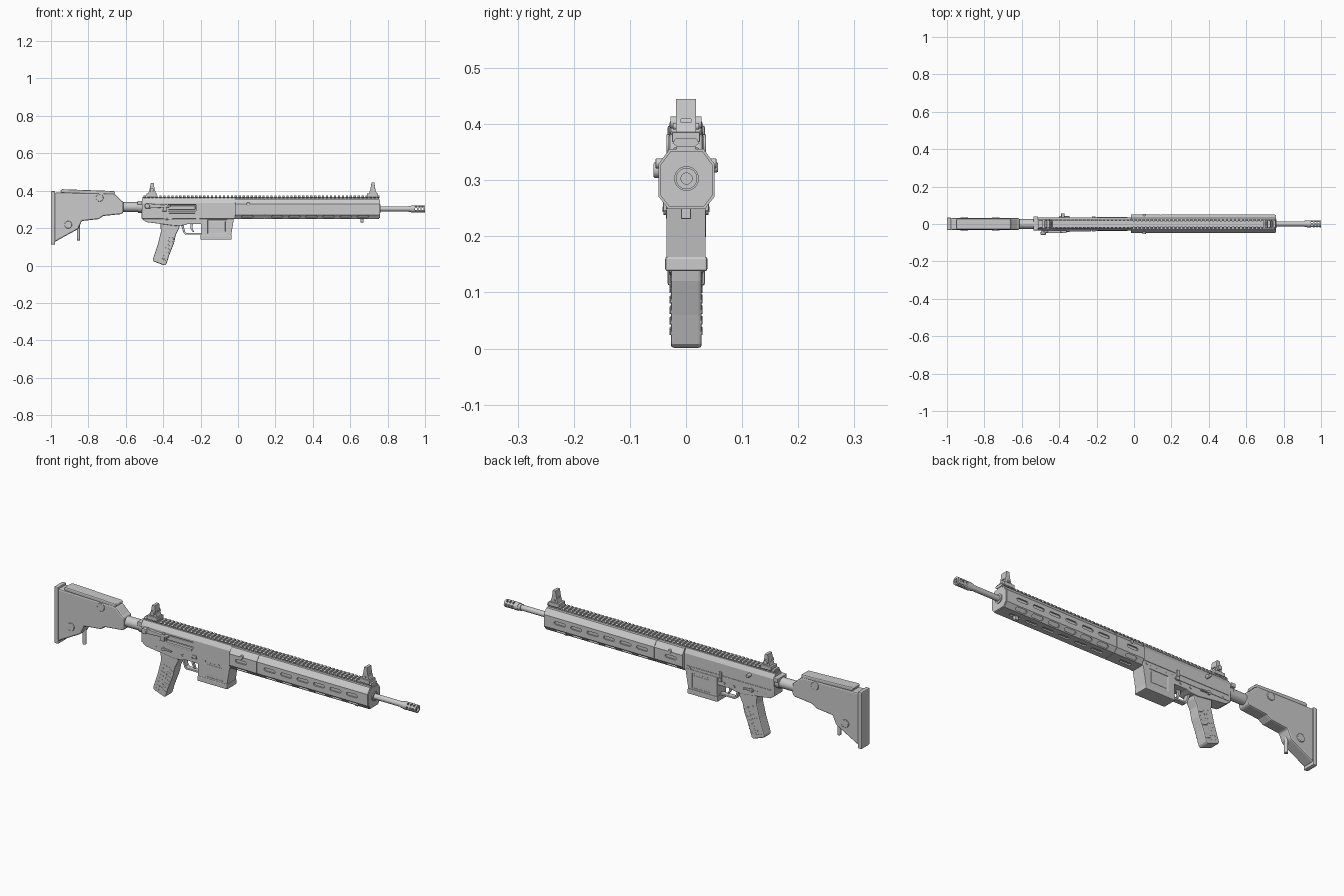
import bpy, bmesh, math
from mathutils import Matrix, Vector

if "Cube" in bpy.data.objects:
    bpy.data.objects.remove(bpy.data.objects["Cube"])

AX = 0.303  # bore height


def finish(name, bm, bevel=0, smooth=False):
    bmesh.ops.recalc_face_normals(bm, faces=bm.faces)
    me = bpy.data.meshes.new(name)
    bm.to_mesh(me)
    bm.free()
    ob = bpy.data.objects.new(name, me)
    bpy.context.collection.objects.link(ob)
    bpy.context.view_layer.objects.active = ob
    if bevel:
        m = ob.modifiers.new("bevel", 'BEVEL')
        m.width, m.segments, m.limit_method = bevel, 2, 'ANGLE'
        m.angle_limit = math.radians(35)
    if smooth:
        bpy.ops.object.select_all(action='DESELECT')
        ob.select_set(True)
        bpy.ops.object.shade_smooth_by_angle(angle=math.radians(35))
    return ob


def add_prism(bm, pts, a, b, axis='Y', mat=None):
    """Extrude a 2D outline: axis Y uses (x,z), X uses (y,z), Z uses (x,y)."""
    place = {'Y': lambda p, t: (p[0], t, p[1]), 'X': lambda p, t: (t, p[0], p[1]),
             'Z': lambda p, t: (p[0], p[1], t)}[axis]
    lo, hi = [[bm.verts.new(place(p, t)) for p in pts] for t in (a, b)]
    n = len(pts)
    bm.faces.new(lo)
    bm.faces.new(hi[::-1])
    for i in range(n):
        bm.faces.new((lo[i], lo[(i + 1) % n], hi[(i + 1) % n], hi[i]))
    if mat:
        bmesh.ops.transform(bm, matrix=mat, verts=lo + hi)


def prism(name, pts, a, b, axis='Y', bevel=0):
    bm = bmesh.new()
    add_prism(bm, pts, a, b, axis)
    return finish(name, bm, bevel)


def rect(u0, u1, v0, v1):
    return [(u0, v0), (u1, v0), (u1, v1), (u0, v1)]


def box(name, x0, x1, y0, y1, z0, z1, bevel=0):
    return prism(name, rect(x0, x1, z0, z1), y0, y1, 'Y', bevel)


def circle(cu, cv, r, n=24):
    return [(cu + r * math.cos(2 * math.pi * i / n), cv + r * math.sin(2 * math.pi * i / n)) for i in range(n)]


def cyl(name, u, v, r, a, b, axis='X', n=24, bevel=0):
    bm = bmesh.new()
    add_prism(bm, circle(u, v, r, n), a, b, axis)
    return finish(name, bm, bevel, True)


def stadium(l, r):
    return [(s * l + r * math.cos(t), r * math.sin(t)) for s, o in ((1, -90), (-1, 90))
            for t in [math.radians(o + k * 36) for k in range(6)]]


def cut(ob, bm):
    tool = finish("cutter", bm)
    tool.hide_render = True
    m = ob.modifiers.new("cut", 'BOOLEAN')
    m.operation, m.object, m.solver = 'DIFFERENCE', tool, 'EXACT'
    bpy.context.view_layer.objects.active = ob
    bpy.ops.object.modifier_move_to_index(modifier="cut", index=0)
    bpy.ops.object.modifier_apply(modifier="cut")
    bpy.data.objects.remove(tool)


# Handguard: octagonal body in two sections, slots on sides, lower bevels and bottom
octa = [(.051, .026), (.031, .053), (-.029, .053), (-.049, .026),
        (-.049, -.032), (-.032, -.054), (.034, -.054), (.051, -.032)]
for name, x0, x1, slots in (("handguard_rear", -.015, .1385, (.05,)),
                            ("handguard_front", .1415, .755, [.21 + .0775 * i for i in range(7)])):
    guard = prism(name, [(y, z + AX) for y, z in octa], x0, x1, 'X')
    bm = bmesh.new()
    for y, z, ny, nz in ((.05, 0, 1, 0), (.0415, -.043, .022, -.017), (0, -.054, 0, -1)):
        for s in ((1, -1) if y else (1,)):
            nrm = Vector((0, s * ny, nz)).normalized()
            ex = Vector((1, 0, 0))
            rot = Matrix((ex, nrm.cross(ex), nrm)).transposed().to_4x4()
            for x in (slots if len(slots) == 1 else [.21 + .0915 * i for i in range(6)]):
                m = Matrix.Translation((x, s * y + .001, AX + z)) @ rot
                add_prism(bm, stadium(.023, .008), -.007, .01, 'Z', m)
    cut(guard, bm)
prism("handguard_joint", [(y * .96, z * .96 + AX) for y, z in octa], .13, .15, 'X')
prism("handguard_end_cap", [(y * .93, z * .93 + AX) for y, z in octa], .753, .758, 'X')

# Barrel and ported muzzle device
cyl("barrel_nut", .001, AX, .022, .75, .763)
cyl("barrel", .001, AX, .0135, .75, .94)
muzzle = cyl("muzzle_device", .001, AX, .019, .925, 1.0, n=32)
bm = bmesh.new()
add_prism(bm, circle(.001, AX, .010, 16), .935, 1.01, 'X')
cut(muzzle, bm)
for x in (.952, .97, .986):
    for a in range(0, 180, 60):
        bm = bmesh.new()
        m = Matrix.Translation((x, .001, AX)) @ Matrix.Rotation(math.radians(a), 4, 'X')
        add_prism(bm, rect(-.0045, .0045, -.005, .005), -.03, .03, 'Y', m)
        cut(muzzle, bm)
cyl("muzzle_collar", .001, AX, .0165, .912, .926)

# Top rail with repeated teeth
box("rail_base", -.51, .755, -.017, .017, .345, .366)
tooth = prism("rail_teeth", [(-.016, .36), (.016, .36), (.024, .366), (.019, .374), (-.019, .374), (-.024, .366)],
              -.505, -.493, 'X')
arr = tooth.modifiers.new("array", 'ARRAY')
arr.use_relative_offset, arr.use_constant_offset = False, True
arr.constant_offset_displace, arr.count = (.0212, 0, 0), 60

# Upper receiver with ejection port
upper = prism("upper_receiver", [(-.036, .25), (.034, .25), (.034, .335), (.022, .358), (-.022, .358), (-.036, .335)],
              -.513, -.015, 'X', .002)
bm = bmesh.new()
add_prism(bm, rect(-.375, -.225, .291, .325), -.05, -.027)
add_prism(bm, rect(-.5, -.03, .275, .278), .032, .05)
cut(upper, bm)
box("bolt", -.372, -.228, -.0335, -.02, .298, .32, .002)
box("port_cover", -.37, -.23, -.041, -.034, .279, .291, .002)
prism("case_deflector", [(-.405, .29), (-.38, .29), (-.38, .33), (-.39, .33)], -.047, -.03, 'Y', .002)

# Lower receiver, magazine well and magazine
prism("lower_receiver", [(-.515, .30), (-.515, .25), (-.49, .232), (-.41, .222), (-.335, .212), (-.29, .215),
                         (-.27, .222), (-.2, .222), (-.02, .25), (-.02, .285), (-.5, .285)], -.033, .032, 'Y', .003)
well = prism("magazine_well", [(-.198, .155), (-.038, .155), (-.022, .25), (-.022, .262), (-.198, .262)],
             -.035, .035, 'Y', .003)
bm = bmesh.new()
for s in (1, -1):
    add_prism(bm, rect(-.162, -.058, .172, .245), s * .033, s * .05)
cut(well, bm)
box("magazine_base", -.201, -.034, -.037, .038, .138, .164, .004)
for s in (1, -1):
    box("well_panel", -.152, -.068, s * .03, s * .0345, .182, .235, .001)

# Trigger and its guard
prism("trigger_guard", [(-.305, .215), (-.29, .172), (-.28, .165), (-.198, .165), (-.198, .174), (-.276, .174),
                        (-.283, .18), (-.292, .215)], -.013, .013, 'Y', .002)
prism("trigger", [(-.255, .225), (-.24, .225), (-.244, .2), (-.234, .178), (-.241, .178), (-.255, .2)],
      -.006, .006, 'Y', .001)

# Pistol grip with shallow side ribs on the front half and side studs at the back
prism("grip", [(-.415, .225), (-.312, .215), (-.315, .198), (-.332, .165), (-.342, .12), (-.366, .06),
               (-.383, .008), (-.392, 0), (-.452, .022), (-.456, .032), (-.43, .11), (-.412, .18)],
      -.027, .028, 'Y', .007)
bm = bmesh.new()
for i in range(7):
    t = i / 6
    m = Matrix.Translation((-.386 + .036 * t, 0, .03 + .115 * t)) @ Matrix.Rotation(math.radians(20), 4, 'Y')
    add_prism(bm, rect(-.02, .009, -.003, .003), -.028, .029, 'Y', m)
finish("grip_ribs", bm, .001)
bm = bmesh.new()
for i in range(8):
    for j in range(3):
        x, z = -.437 + .045 * i / 7 + .013 * j, .035 + .13 * i / 7 - .004 * j
        for s in (1, -1):
            add_prism(bm, circle(x, z, .003, 6), s * .025, s * .029)
finish("grip_studs", bm)

# Controls and pins on the receiver sides
for x, z in ((-.045, .265), (-.47, .262), (-.29, .238), (-.235, .24)):
    cyl("receiver_pin", x, z, .006, -.036, .036, 'Y', 16)
for s in (1, -1):
    prism("selector_lever", [(-.395, .245), (-.39, .254), (-.345, .25), (-.345, .243)], s * .03, s * .042, 'Y', .002)
    cyl("selector_hub", -.39, .248, .010, s * .03, s * .04, 'Y', 16)
    box("magazine_release", -.225, -.205, s * .03, s * .041, .245, .262, .002)
box("bolt_catch", -.225, -.21, .03, .041, .262, .295, .002)
cyl("forward_assist", -.47, .32, .013, -.045, -.02, 'Y', 20, .002)
prism("charging_lever", [(-.495, .305), (-.43, .308), (-.36, .312), (-.36, .323), (-.44, .327), (-.495, .332)],
      -.049, -.03, 'Y', .003)
cyl("charging_lever_knob", -.485, .318, .014, -.058, -.04, 'Y', 20, .003)
cyl("side_knob", -.38, .323, .009, .03, .057, 'Y', 16, .002)
box("charging_handle", -.538, -.512, -.034, .04, .325, .345, .003)
for s in (1, -1):
    cyl("sling_socket", .055, .33, .009, s * .04, s * .054, 'Y', 16, .001)
box("lower_stud", .655, .672, -.009, .009, .231, .252, .002)

# Front and rear sights
for name, x, top in (("front_sight", .72, .445), ("rear_sight", -.46, .441)):
    box(name + "_base", x - .03, x + .028, -.025, .025, .368, .386, .002)
    tower = prism(name, [(x - .02, .385), (x + .022, .385), (x + .014, .41), (x + .009, top), (x - .006, top),
                         (x - .012, .41)], -.018, .018, 'Y', .001)
    bm = bmesh.new()
    add_prism(bm, rect(-.009, .009, .403, .409), x - .05, x + .05, 'X')
    cut(tower, bm)
    cyl(name + "_pivot", x, .396, .006, -.023, .023, 'Y', 12)
cyl("rear_sight_dial", -.46, .403, .011, -.028, .028, 'Y', 16)

# Buffer tube and stock
cyl("buffer_tube", 0, .313, .026, -.66, -.51)
cyl("castle_nut", 0, .313, .031, -.535, -.515, n=16)
prism("stock", [(-.982, .39), (-.67, .385), (-.655, .378), (-.625, .348), (-.612, .34), (-.612, .285), (-.622, .275),
                (-.72, .265), (-.745, .248), (-.835, .238), (-.855, .195), (-.982, .125)], -.031, .031, 'Y', .009)
box("butt_pad", -1.0, -.978, -.033, .034, .112, .398, .005)
prism("cheek_rest", [(-.945, .388), (-.665, .378), (-.657, .388), (-.662, .398), (-.94, .408), (-.95, .402)],
      -.029, .029, 'Y', .006)
for x, z in ((-.74, .362), (-.908, .218)):
    cyl("stock_socket", x, z, .02, -.035, .036, 'Y', 24, .002)
cyl("stock_post", -.853, 0, .009, .135, .24, 'Z', 16, .002)
